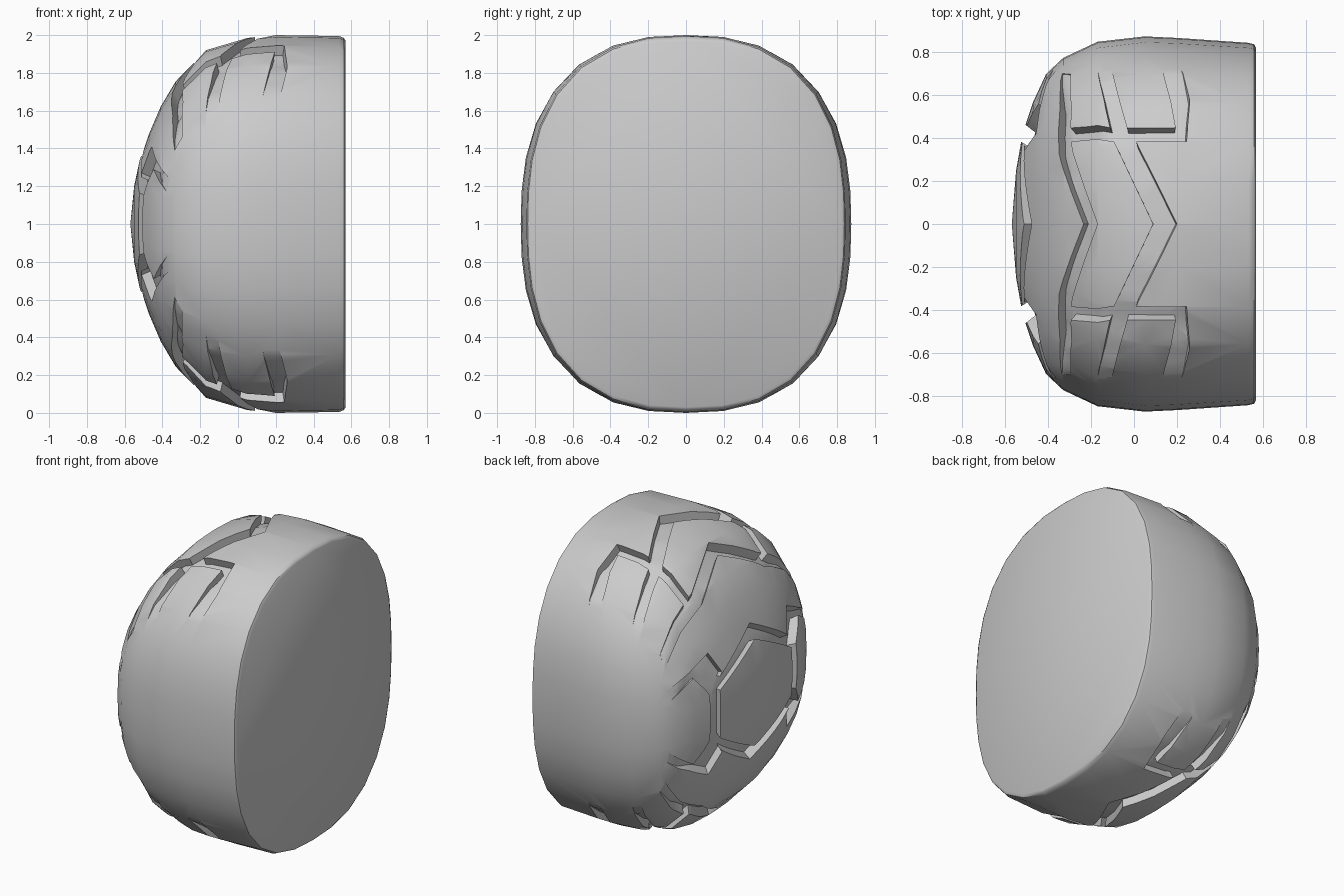
import bpy, bmesh, math
from mathutils import Vector
from mathutils.bvhtree import BVHTree

if "Cube" in bpy.data.objects:
    bpy.data.objects.remove(bpy.data.objects["Cube"], do_unlink=True)

SEGMENTS = 32
CENTRE = Vector((0.1, 0, 1))
# Dome rings: x position, half width, half height
RINGS = [(0.57, .82, .97), (0.56, .838, .985), (0.535, .845, .995), (0.2, .868, 1.0),
         (0.05, .875, .985), (-.17, .85, .92), (-.33, .775, .755), (-.41, .70, .62),
         (-.47, .57, .48), (-.52, .42, .34), (-.55, .25, .2)]

material = bpy.data.materials.new("light grey")
material.use_nodes = True
grey = (0.6, 0.6, 0.6, 1)
material.diffuse_color = grey
material.node_tree.nodes["Principled BSDF"].inputs["Base Color"].default_value = grey


def make_object(name, bm):
    mesh = bpy.data.meshes.new(name)
    bm.to_mesh(mesh)
    obj = bpy.data.objects.new(name, mesh)
    bpy.context.collection.objects.link(obj)
    mesh.materials.append(material)
    return obj


def dome():
    """Rounded-square rings closed by a flat cap and a pole."""
    bm = bmesh.new()
    loops = []
    for x, ry, rz in RINGS:
        loop = []
        for i in range(SEGMENTS):
            a = math.tau * i / SEGMENTS
            c, s = math.cos(a), math.sin(a)
            r = (abs(c / ry) ** 2.5 + abs(s / rz) ** 2.5) ** -0.4
            loop.append(bm.verts.new((x, r * c, 1 + r * s)))
        loops.append(loop)
    bm.faces.new(loops[0])
    pole = bm.verts.new((-.57, 0, 1))
    for i in range(SEGMENTS):
        j = (i + 1) % SEGMENTS
        for a, b in zip(loops, loops[1:]):
            bm.faces.new((a[i], a[j], b[j], b[i]))
        bm.faces.new((loops[-1][i], loops[-1][j], pole))
    bmesh.ops.recalc_face_normals(bm, faces=bm.faces)
    return bm


def boolean(target, operand):
    mod = target.modifiers.new("cut", 'BOOLEAN')
    mod.operation = 'DIFFERENCE'
    mod.solver = 'EXACT'
    mod.use_self = True
    mod.object = operand
    bpy.context.view_layer.update()
    graph = bpy.context.evaluated_depsgraph_get()
    mesh = bpy.data.meshes.new_from_object(target.evaluated_get(graph))
    target.modifiers.clear()
    target.data = mesh
    bpy.data.objects.remove(operand, do_unlink=True)


# Main dome
body_bm = dome()
tree = BVHTree.FromBMesh(body_bm)
body = make_object("domed_tread_body", body_bm)

# Groove floor: the dome sunk inward, rising back to the surface at the sides
floor_bm = dome()
bmesh.ops.subdivide_edges(floor_bm, edges=floor_bm.edges[:], cuts=2, use_grid_fill=True)
floor_bm.normal_update()
moves = []
for v in floor_bm.verts:
    fade = max(-0.3, min(1, (0.72 - abs(v.co.y)) / 0.2))
    moves.append((v, v.normal * (-0.055 * fade)))
for v, move in moves:
    v.co += move
groove_floor = make_object("groove_floor", floor_bm)
groove_floor.hide_render = True

cutter_bm = bmesh.new()


def prism(points, origin, ray):
    """Project an outline on the dome and extrude it toward the centre."""
    hits = [tree.ray_cast(origin(p), Vector(ray))[0] for p in points]
    if None in hits:
        return
    part = bmesh.new()
    low = [part.verts.new(CENTRE + (h - CENTRE) * 0.84) for h in hits]
    high = [part.verts.new(CENTRE + (h - CENTRE) * 1.12) for h in hits]
    part.faces.new(low)
    part.faces.new(high)
    for i in range(len(low)):
        j = (i + 1) % len(low)
        part.faces.new((low[i], low[j], high[j], high[i]))
    bmesh.ops.triangulate(part, faces=part.faces[:])
    bmesh.ops.recalc_face_normals(part, faces=part.faces)
    temp = bpy.data.meshes.new("temp")
    part.to_mesh(temp)
    part.free()
    cutter_bm.from_mesh(temp)
    bpy.data.meshes.remove(temp)


def mirrored(edge):
    """Edge given from the middle outward, completed across y."""
    return [(a, -y) for a, y in reversed(edge[1:])] + edge


def crown_groove(edge_a, edge_b, whole):
    """Groove on the top and bottom, points are (x, y)."""
    for side in (1, -1):
        def origin(p):
            return Vector((p[0], p[1], 1 + 3 * side))
        if whole:
            prism(mirrored(edge_a) + mirrored(edge_b)[::-1], origin, (0, 0, -side))
        else:
            for m in (1, -1):
                prism([(x, y * m) for x, y in edge_a + edge_b[::-1]], origin, (0, 0, -side))


def nose_groove(edge_a, edge_b, whole):
    """Groove on the nose, points are (height from middle, y)."""
    for side in (1, -1):
        def origin(p):
            return Vector((-3, p[1], 1 + p[0] * side))
        if whole:
            prism(mirrored(edge_a) + mirrored(edge_b)[::-1], origin, (1, 0, 0))
        else:
            for m in (1, -1):
                prism([(z, y * m) for z, y in edge_a + edge_b[::-1]], origin, (1, 0, 0))


# Crown: long zigzag, short zigzag, side channel and cross channels
crown_groove([(-.235, 0), (-.35, .33), (-.345, .55), (-.335, .7)],
             [(-.17, 0), (-.29, .35), (-.292, .55), (-.295, .7)], True)
crown_groove([(.09, 0), (-.1, .4)], [(.2, 0), (.02, .36), (.0, .41)], True)
crown_groove([(-.31, .385), (-.1, .385), (.04, .385), (.245, .385)],
             [(-.31, .447), (-.1, .447), (.04, .447), (.25, .447)], False)
crown_groove([(-.105, .42), (-.14, .58), (-.17, .72)],
             [(-.025, .42), (-.07, .58), (-.105, .72)], False)
crown_groove([(.2, .42), (.17, .58), (.13, .72)],
             [(.246, .41), (.26, .58), (.22, .72)], False)

# Nose: channel round the hexagonal pad, and side branches
nose_groove([(.46, 0), (.25, .36), (.2, .45)], [(.36, 0), (.165, .375), (.12, .45)], True)
nose_groove([(.27, .345), (.41, .42), (.33, .58), (.24, .72)],
            [(.14, .45), (.2, .49), (.29, .56), (.17, .72)], False)
for m in (1, -1):
    prism([(-.17, .38 * m), (.17, .38 * m), (.17, .457 * m), (-.17, .457 * m)],
          lambda p: Vector((-3, p[1], 1 + p[0])), (1, 0, 0))

cutter = make_object("groove_cutter", cutter_bm)
cutter.hide_render = True
boolean(cutter, groove_floor)
boolean(body, cutter)

# One material, smooth skin with crisp groove edges
body.data.materials.clear()
body.data.materials.append(material)
for face in body.data.polygons:
    face.material_index = 0
bpy.ops.object.select_all(action='DESELECT')
body.select_set(True)
bpy.context.view_layer.objects.active = body
bpy.ops.object.shade_smooth_by_angle(angle=math.radians(35))
